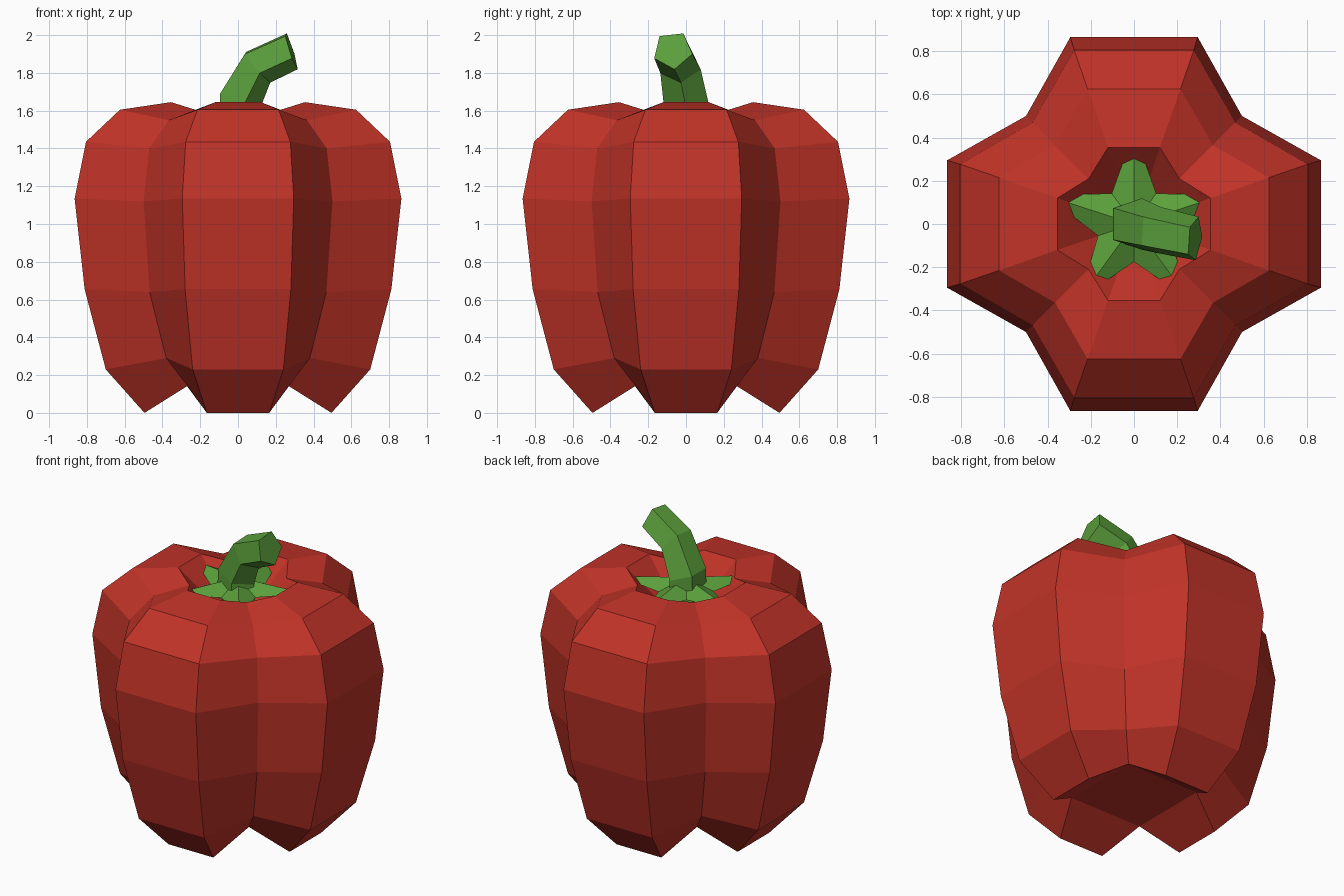
import bpy, bmesh, math
from mathutils import Vector

if "Cube" in bpy.data.objects:
    bpy.data.objects.remove(bpy.data.objects["Cube"])


def material(name, rgb):
    m = bpy.data.materials.new(name)
    m.diffuse_color = (*rgb, 1)
    m.use_nodes = True
    m.node_tree.nodes["Principled BSDF"].inputs["Base Color"].default_value = m.diffuse_color
    return m


def finish(name, bm, mat):
    bmesh.ops.recalc_face_normals(bm, faces=bm.faces)
    me = bpy.data.meshes.new(name)
    bm.to_mesh(me)
    bm.free()
    me.materials.append(mat)
    ob = bpy.data.objects.new(name, me)
    bpy.context.collection.objects.link(ob)
    return ob


def bridge(bm, a, b):
    n = len(a)
    for i in range(n):
        j = (i + 1) % n
        bm.faces.new((a[i], a[j], b[j], b[i]))


red = material("pepper red", (0.53, 0.033, 0.021))
green = material("stalk green", (0.105, 0.35, 0.044))

# Pepper body: four lobes; per ring lobe radius, half width, height, valley xy, valley height
RINGS = [
    (0.495, 0.165, 0.00, 0.267, 0.143),
    (0.70, 0.24, 0.23, 0.38, 0.29),
    (0.812, 0.28, 0.655, 0.468, 0.64),
    (0.865, 0.295, 1.135, 0.50, 1.12),
    (0.805, 0.277, 1.435, 0.47, 1.40),
    (0.625, 0.215, 1.605, 0.365, 1.55),
    (0.355, 0.12, 1.645, 0.21, 1.60),
]
bm = bmesh.new()
rings = []
for r, hw, z, v, vz in RINGS:
    ring = []
    for k in range(4):
        c, s = round(math.cos(k * math.pi / 2)), round(math.sin(k * math.pi / 2))
        for x, y, h in ((r, -hw, z), (r, hw, z), (v, v, vz)):
            ring.append(bm.verts.new((x * c - y * s, x * s + y * c, h)))
    rings.append(ring)
for a, b in zip(rings, rings[1:]):
    bridge(bm, a, b)
# Raised underside: sloping lobe soles around a square
base = rings[0]
for k in range(4):
    bm.faces.new((base[3 * k - 1], base[3 * k], base[3 * k + 1], base[3 * k + 2]))
bm.faces.new([base[3 * k + 2] for k in range(4)])
# Hollow at the top
pit = bm.verts.new((0, 0, 1.30))
top = rings[-1]
for i in range(12):
    bm.faces.new((top[i], top[(i + 1) % 12], pit))
finish("pepper_body", bm, red)

# Five-pointed leaf star in the hollow
bm = bmesh.new()
star = []
for i in range(10):
    a = math.pi / 2 + i * math.pi / 5
    r, z = ((0.43, 1.58), (0.175, 1.56))[i % 2]
    star.append(bm.verts.new((r * math.cos(a), r * math.sin(a), z)))
hi, lo = bm.verts.new((0, 0, 1.63)), bm.verts.new((0, 0, 1.53))
for i in range(10):
    for tip in (hi, lo):
        bm.faces.new((star[i], star[(i + 1) % 10], tip))
finish("leaf_star", bm, green)

# Bent five-sided stalk: centre, facing direction, radius
PATH = [
    ((0, 0, 1.50), (0, 0, 1), 0.125),
    ((0, 0, 1.655), (0.34, 0, 0.94), 0.125),
    ((0.098, -0.03, 1.835), (0.77, -0.1, 0.64), 0.113),
    ((0.282, -0.07, 1.92), (0.95, -0.1, 0.31), 0.107),
]
bm = bmesh.new()
rings = []
for centre, facing, r in PATH:
    n = Vector(facing).normalized()
    side = n.cross(Vector((1, 0, -0.6))).normalized()
    out = side.cross(n)
    rings.append([bm.verts.new(Vector(centre) + r * (out * math.cos(t) + side * math.sin(t)))
                  for t in (2 * math.pi * i / 5 for i in range(5))])
for a, b in zip(rings, rings[1:]):
    bridge(bm, a, b)
bm.faces.new(rings[0])
bm.faces.new(rings[-1])
finish("stalk", bm, green)
